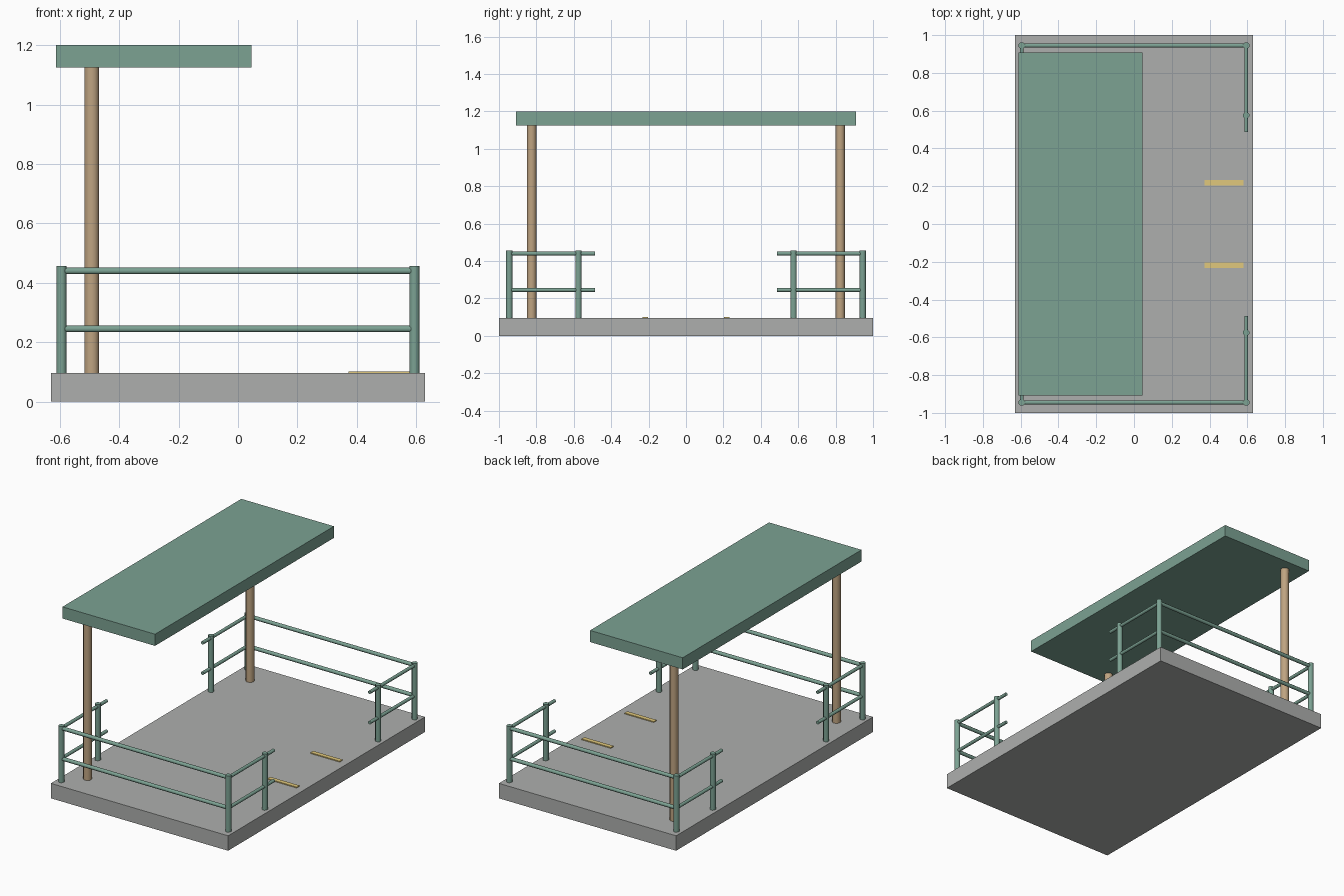
import bpy, bmesh, math
from mathutils import Vector, Matrix

if "Cube" in bpy.data.objects:
    bpy.data.objects.remove(bpy.data.objects["Cube"])


def material(name, rgb):
    m = bpy.data.materials.new(name)
    m.diffuse_color = (*rgb, 1)
    m.use_nodes = True
    m.node_tree.nodes["Principled BSDF"].inputs["Base Color"].default_value = m.diffuse_color
    return m


GREEN = material("green_paint", (0.20, 0.36, 0.29))
WOOD = material("wood", (0.52, 0.37, 0.22))
STONE = material("stone", (0.42, 0.43, 0.42))
YELLOW = material("yellow_marking", (0.75, 0.58, 0.20))


def finish(name, bm, mat, smooth=False):
    mesh = bpy.data.meshes.new(name)
    bm.to_mesh(mesh)
    bm.free()
    mesh.materials.append(mat)
    ob = bpy.data.objects.new(name, mesh)
    bpy.context.collection.objects.link(ob)
    if smooth:
        bpy.ops.object.select_all(action='DESELECT')
        ob.select_set(True)
        bpy.context.view_layer.objects.active = ob
        bpy.ops.object.shade_smooth_by_angle(angle=math.radians(50))
    return ob


def box(name, lo, hi, mat, mid_loop=False):
    lo, hi = Vector(lo), Vector(hi)
    bm = bmesh.new()
    bmesh.ops.create_cube(bm, size=1)
    bmesh.ops.scale(bm, vec=hi - lo, verts=bm.verts)
    bmesh.ops.translate(bm, vec=(lo + hi) / 2, verts=bm.verts)
    if mid_loop:
        bmesh.ops.bisect_plane(bm, geom=bm.verts[:] + bm.edges[:] + bm.faces[:],
                               plane_co=(lo + hi) / 2, plane_no=(0, 0, 1))
    return finish(name, bm, mat)


def rod(name, a, b, width, mat):
    # eight-sided rod from a to b, flats facing the axes
    a, b = Vector(a), Vector(b)
    r = width / 2 / math.cos(math.pi / 8)
    bm = bmesh.new()
    bmesh.ops.create_cone(bm, cap_ends=True, segments=8, radius1=r, radius2=r,
                          depth=(b - a).length,
                          matrix=Matrix.Rotation(math.pi / 8, 4, 'Z'))
    rot = (b - a).to_track_quat('Z', 'Y').to_matrix().to_4x4()
    bmesh.ops.transform(bm, matrix=Matrix.Translation((a + b) / 2) @ rot, verts=bm.verts)
    return finish(name, bm, mat, smooth=True)


TOP = 0.096          # deck height
RX, RY = 0.594, 0.945  # railing lines

# platform and roof slabs
box("platform", (-0.63, -1, 0), (0.63, 1, TOP), STONE, True)
box("roof", (-0.612, -0.908, 1.125), (0.046, 0.908, 1.2), GREEN, True)

for s, side in ((-1, "front"), (1, "back")):
    # tall roof support and floor marking
    rod(f"{side}_roof_post", (-0.492, s * 0.825, TOP), (-0.492, s * 0.825, 1.126), 0.049, WOOD)
    box(f"{side}_floor_marking", (0.372, s * 0.218 - 0.014, TOP - 0.004),
        (0.58, s * 0.218 + 0.014, 0.102), YELLOW)
    # long rails across the end
    for z, level in ((0.245, "lower"), (0.44, "upper")):
        rod(f"{side}_{level}_long_rail", (-RX, s * RY, z), (RX, s * RY, z), 0.022, GREEN)
    # railing posts and short return rails
    for t, end in ((-1, "left"), (1, "right")):
        for y, spot in ((RY, "corner"), (0.575, "inner")):
            rod(f"{side}_{end}_{spot}_post", (t * RX, s * y, TOP), (t * RX, s * y, 0.457), 0.033, GREEN)
        for z, level in ((0.245, "lower"), (0.44, "upper")):
            rod(f"{side}_{end}_{level}_short_rail", (t * RX, s * RY, z), (t * RX, s * 0.487, z), 0.02, GREEN)
